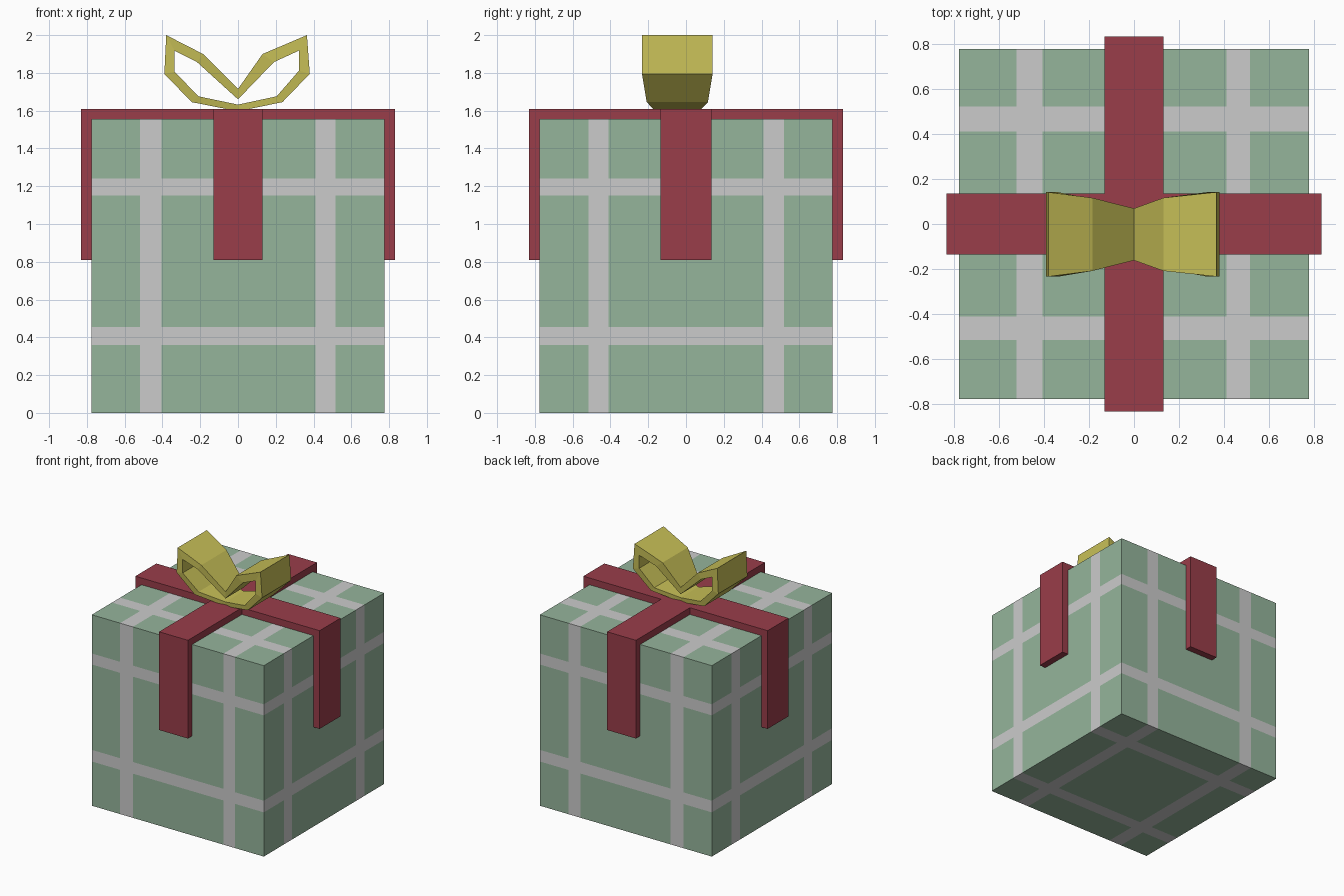
import bpy, bmesh
from mathutils import Vector

if "Cube" in bpy.data.objects:
    bpy.data.objects.remove(bpy.data.objects["Cube"])


def material(name, rgb):
    m = bpy.data.materials.new(name)
    m.diffuse_color = (*rgb, 1)
    m.use_nodes = True
    m.node_tree.nodes["Principled BSDF"].inputs["Base Color"].default_value = m.diffuse_color
    return m


def finish(name, bm, *mats):
    bmesh.ops.recalc_face_normals(bm, faces=bm.faces)
    me = bpy.data.meshes.new(name)
    bm.to_mesh(me)
    bm.free()
    for m in mats:
        me.materials.append(m)
    ob = bpy.data.objects.new(name, me)
    bpy.context.collection.objects.link(ob)
    return ob


def box(bm, lo, hi):
    for v in bmesh.ops.create_cube(bm, size=1)["verts"]:
        v.co = Vector([l if c < 0 else h for c, l, h in zip(v.co, lo, hi)])


green = material("paper_green", (0.30, 0.46, 0.33))
grey = material("stripe_grey", (0.6, 0.6, 0.6))
red = material("ribbon_red", (0.32, 0.047, 0.068))
gold = material("bow_gold", (0.57, 0.52, 0.095))

S, H = 0.775, 1.555          # box half width and height
R, T, DROP = 0.83, 1.61, 0.81  # ribbon outer reach, top and lower end

# Wrapped box: cut along the stripe edges, then colour the stripe faces
STRIPES = [[(-0.52, -0.405), (0.41, 0.515)],
           [(-0.515, -0.41), (0.41, 0.52)],
           [(0.36, 0.455), (1.15, 1.24)]]
bm = bmesh.new()
box(bm, (-S, -S, 0), (S, S, H))
for axis, bands in enumerate(STRIPES):
    normal = [0, 0, 0]
    normal[axis] = 1
    for pos in (p for band in bands for p in band):
        bmesh.ops.bisect_plane(bm, geom=bm.verts[:] + bm.edges[:] + bm.faces[:],
                               plane_co=[c * pos for c in normal], plane_no=normal)
for f in bm.faces:
    c = f.calc_center_median()
    f.material_index = int(any(a < c[i] < b for i in range(3) for a, b in STRIPES[i]))
finish("gift_box", bm, green, grey)

# Ribbon: crossing centre with four arms that fold down the sides
bm = bmesh.new()
box(bm, (-0.13, -0.135, H), (0.13, 0.135, T))


def extrude(face, axis, value):
    new = bmesh.ops.extrude_discrete_faces(bm, faces=[face])["faces"][0]
    for v in new.verts:
        v.co[axis] = value
    return new


for axis in (0, 1):
    for side in (-1, 1):
        f = max(bm.faces, key=lambda q: side * q.calc_center_median()[axis])
        f = extrude(f, axis, side * S)
        f = extrude(f, axis, side * R)
        under = min((q for e in f.edges for q in e.link_faces),
                    key=lambda q: q.calc_center_median().z)
        extrude(under, 2, DROP)
finish("ribbon", bm, red)

# Bow: closed band, (outer x, outer z, inner x, inner z, half depth) round the loop
BOW = [(0, 1.715, 0, 1.66, 0.115),
       (0.13, 1.90, 0.19, 1.857, 0.162),
       (0.365, 2.0, 0.323, 1.918, 0.187),
       (0.38, 1.795, 0.323, 1.812, 0.187),
       (0.235, 1.645, 0.205, 1.676, 0.162),
       (0, 1.597, 0, 1.632, 0.115),
       (-0.245, 1.645, -0.21, 1.676, 0.162),
       (-0.39, 1.795, -0.335, 1.806, 0.187),
       (-0.38, 2.0, -0.335, 1.916, 0.187),
       (-0.185, 1.90, -0.217, 1.857, 0.162)]
YC = -0.046
bm = bmesh.new()
rings = [[bm.verts.new(p) for p in ((ox, YC - d, oz), (ox, YC + d, oz),
                                    (ix, YC + d, iz), (ix, YC - d, iz))]
         for ox, oz, ix, iz, d in BOW]
for a, b in zip(rings, rings[1:] + rings[:1]):
    for i in range(4):
        j = (i + 1) % 4
        bm.faces.new((a[i], a[j], b[j], b[i]))
finish("bow", bm, gold)
